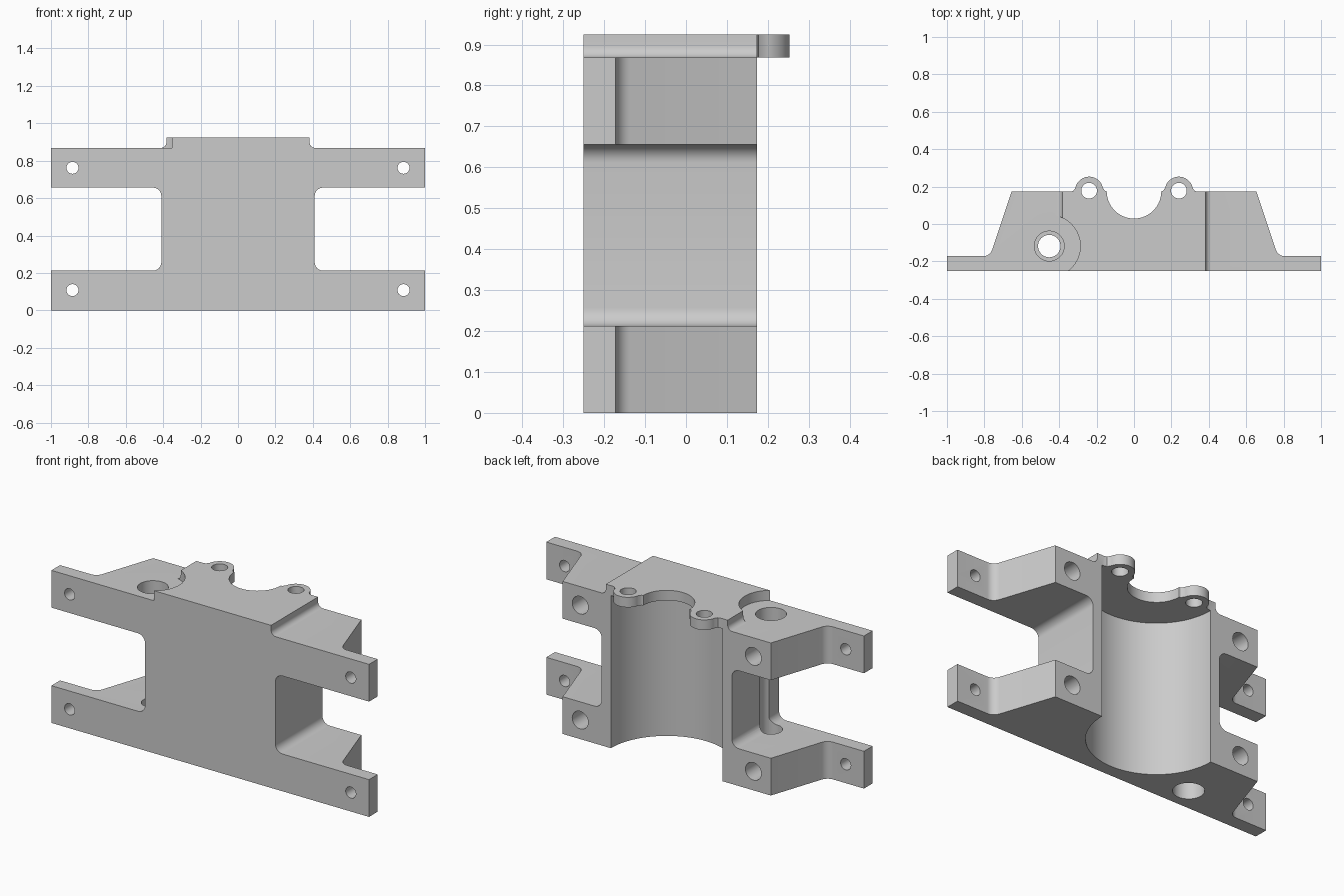
import bpy, bmesh
from math import sin, cos, tan, pi
from mathutils import Vector

if "Cube" in bpy.data.objects:
    bpy.data.objects.remove(bpy.data.objects["Cube"], do_unlink=True)

FRONT, BACK = -0.25, 0.173
TOP, SHOULDER = 0.925, 0.868


def rounded(corners, steps=8):
    """Outline from (u, v, fillet radius) corners."""
    out = []
    for i, (u, v, r) in enumerate(corners):
        p = Vector((u, v))
        if not r:
            out.append(p)
            continue
        a = (Vector(corners[i - 1][:2]) - p).normalized()
        b = (Vector(corners[(i + 1) % len(corners)][:2]) - p).normalized()
        half = a.angle(b) / 2
        c = p + (a + b).normalized() * r / sin(half)
        s, e = p + a * r / tan(half) - c, p + b * r / tan(half) - c
        w = s.angle(e)
        for k in range(steps + 1):
            f = k / steps
            out.append(c + (s * sin((1 - f) * w) + e * sin(f * w)) / sin(w))
    return out


def mirrored(half):
    return half + [(-u, v, r) for u, v, r in reversed(half)]


def circle(u, v, r, n=40):
    return [(u + r * cos(2 * pi * k / n), v + r * sin(2 * pi * k / n)) for k in range(n)]


def prism(name, outline, lo, hi, axis="Z"):
    """Extrude an outline along Z (plan outline) or Y (front outline)."""
    place = (lambda u, v, w: (u, v, w)) if axis == "Z" else (lambda u, v, w: (u, w, v))
    bm = bmesh.new()
    face = bm.faces.new([bm.verts.new(place(u, v, lo)) for u, v in outline])
    ext = bmesh.ops.extrude_face_region(bm, geom=[face])
    verts = [g for g in ext["geom"] if isinstance(g, bmesh.types.BMVert)]
    bmesh.ops.translate(bm, verts=verts, vec=place(0, 0, hi - lo))
    bmesh.ops.recalc_face_normals(bm, faces=bm.faces)
    mesh = bpy.data.meshes.new(name)
    bm.to_mesh(mesh)
    bm.free()
    obj = bpy.data.objects.new(name, mesh)
    bpy.context.collection.objects.link(obj)
    return obj


def combine(target, tool, operation):
    """Apply a boolean and discard the tool."""
    tool.hide_render = True
    mod = target.modifiers.new(tool.name, "BOOLEAN")
    mod.operation, mod.solver, mod.object = operation, "EXACT", tool
    bpy.context.view_layer.objects.active = target
    bpy.ops.object.modifier_apply(modifier=mod.name)
    bpy.data.objects.remove(tool, do_unlink=True)


# Body: plan shape crossed with the front silhouette
plan = rounded(mirrored([(1, FRONT, 0), (1, -0.172, 0), (0.77, -0.172, 0.05), (0.655, BACK, 0)]))
silhouette = rounded(mirrored([
    (1, 0, 0), (1, 0.212, 0), (0.41, 0.212, 0.045), (0.41, 0.656, 0.045),
    (1, 0.656, 0), (1, SHOULDER, 0), (0.383, SHOULDER, 0.03), (0.383, TOP, 0)]))
body = prism("bracket_body", plan, -0.1, 1.1)
combine(body, prism("silhouette", silhouette, -0.6, 0.6, "Y"), "INTERSECT")

# Screw ears on the back of the top plate
for side in (1, -1):
    arc = [(0.24 + 0.075 * cos(t), 0.178 + 0.075 * sin(t))
           for t in (pi * (0.06 + 0.88 * k / 24) for k in range(25))]
    ear = [(0.34, 0.1), (0.34, BACK), (0.325, 0.177)] + arc + [(0.155, 0.178), (0.14, BACK), (0.14, 0.1)]
    combine(body, prism("ear", [(side * u, v) for u, v in ear], 0.8, TOP), "UNION")


def drill(u, v, r, lo, hi, axis="Z", n=40):
    combine(body, prism("cutter", circle(u, v, r, n), lo, hi, axis), "DIFFERENCE")


# Large bore and the smaller notch in the top plate
drill(0, BACK, 0.352, -0.1, SHOULDER, n=96)
drill(0, BACK + 0.002, 0.146, 0.8, 1.1, n=64)

# Vertical bolt hole with counterbores and washer clearance
drill(-0.453, -0.118, 0.06, -0.1, 1.1)
drill(-0.453, -0.118, 0.08, -0.1, 0.1)
drill(-0.453, -0.118, 0.08, 0.768, 1.1)
drill(-0.453, -0.118, 0.166, SHOULDER, 1.1, n=64)

# Ear holes, mounting holes and blind holes in the back faces
for side in (1, -1):
    drill(side * 0.24, 0.178, 0.042, 0.8, 1.1)
    for z in (0.108, 0.762):
        drill(side * 0.885, z, 0.032, -0.4, 0.1, "Y")
        drill(side * 0.545, z, 0.05, 0.0, 0.4, "Y")

# Grey finish
grey = bpy.data.materials.new("plain_grey")
grey.use_nodes = True
colour = (0.6, 0.6, 0.6, 1)
grey.diffuse_color = colour
grey.node_tree.nodes["Principled BSDF"].inputs["Base Color"].default_value = colour
body.data.materials.clear()
body.data.materials.append(grey)
for face in body.data.polygons:
    face.material_index = 0

bpy.ops.object.select_all(action="DESELECT")
body.select_set(True)
bpy.context.view_layer.objects.active = body
bpy.ops.object.shade_smooth_by_angle(angle=pi / 6)
